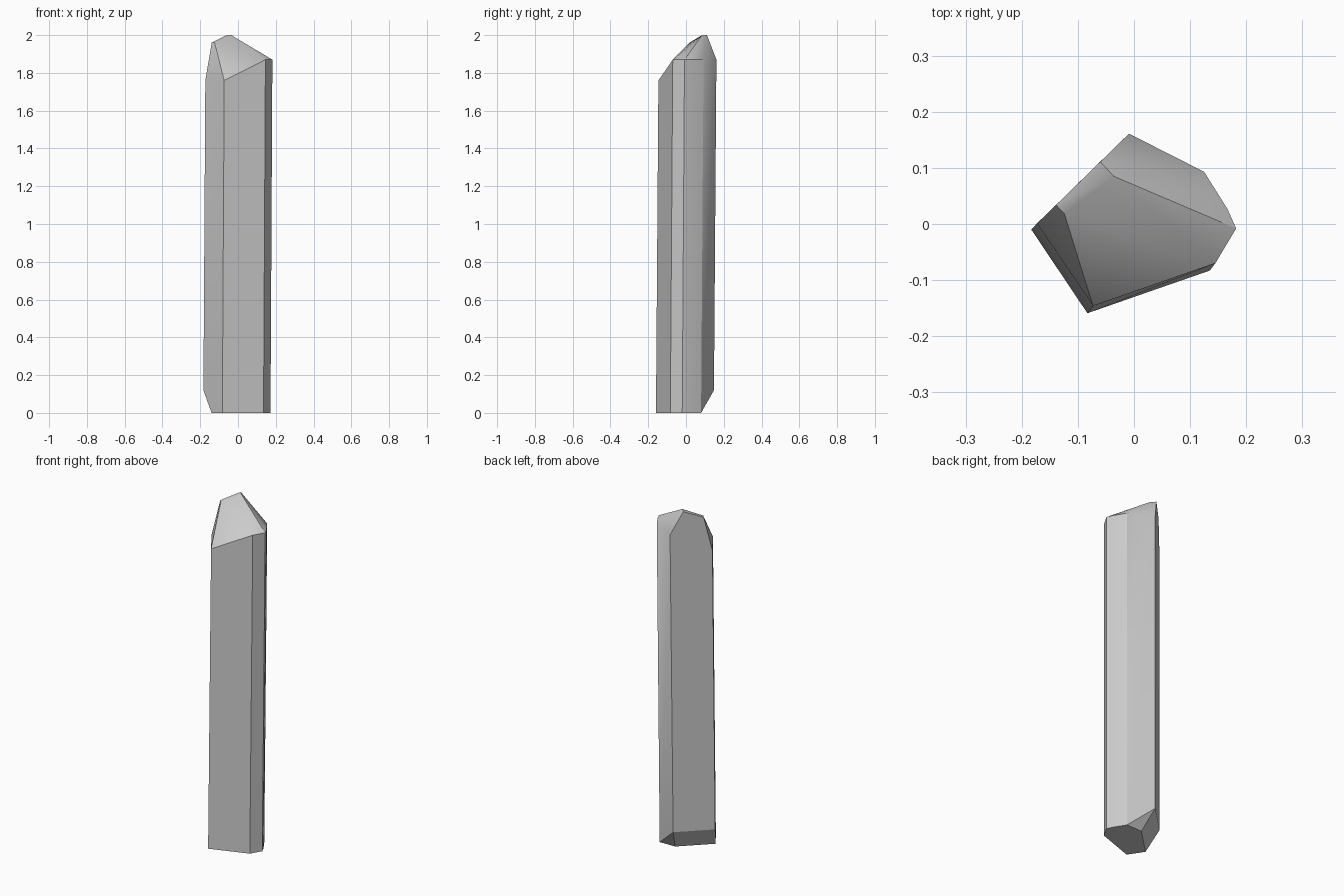
import bpy
import bmesh
import math

cube = bpy.data.objects.get("Cube")
if cube:
    bpy.data.objects.remove(cube, do_unlink=True)

# Stone material
stone = bpy.data.materials.new("pale_grey_stone")
stone.use_nodes = True
colour = (0.6, 0.6, 0.6, 1)
stone.diffuse_color = colour
stone.node_tree.nodes["Principled BSDF"].inputs["Base Color"].default_value = colour

# Foot corners, with the back left side bevelled off the ground
foot = [(-0.183, -0.01, 0.12), (-0.14, -0.073, 0), (-0.083, -0.159, 0),
        (0.135, -0.083, 0), (0.172, -0.02, 0), (0.157, 0.013, 0),
        (0.115, 0.08, 0), (0.015, 0.078, 0), (-0.02, 0.148, 0.12)]

# Shoulder corners, where the shaft meets the cut tip
shoulder = [(-0.173, 0.001, 1.76), (-0.073, -0.146, 1.76), (0.145, -0.07, 1.87),
            (0.182, -0.008, 1.87), (0.167, 0.026, 1.87), (0.125, 0.093, 1.87),
            (-0.009, 0.161, 1.87)]

# Narrow sloping ridge at the tip
ridge = [(-0.139, 0.034, 1.96), (-0.124, 0.018, 1.96),
         (-0.06, 0.111, 2), (-0.036, 0.085, 2)]

# Cut crystal: wrap the corners in a convex skin and merge flat facets
bm = bmesh.new()
for corner in foot + shoulder + ridge:
    bm.verts.new(corner)
bmesh.ops.convex_hull(bm, input=bm.verts[:])
bmesh.ops.dissolve_limit(bm, angle_limit=math.radians(1), verts=bm.verts[:], edges=bm.edges[:])
bmesh.ops.recalc_face_normals(bm, faces=bm.faces[:])
mesh = bpy.data.meshes.new("crystal_shard")
bm.to_mesh(mesh)
bm.free()
mesh.materials.append(stone)

crystal = bpy.data.objects.new("crystal_shard", mesh)
bpy.context.collection.objects.link(crystal)
bpy.ops.object.select_all(action="DESELECT")
crystal.select_set(True)
bpy.context.view_layer.objects.active = crystal
bpy.ops.object.shade_smooth_by_angle(angle=math.radians(30))
